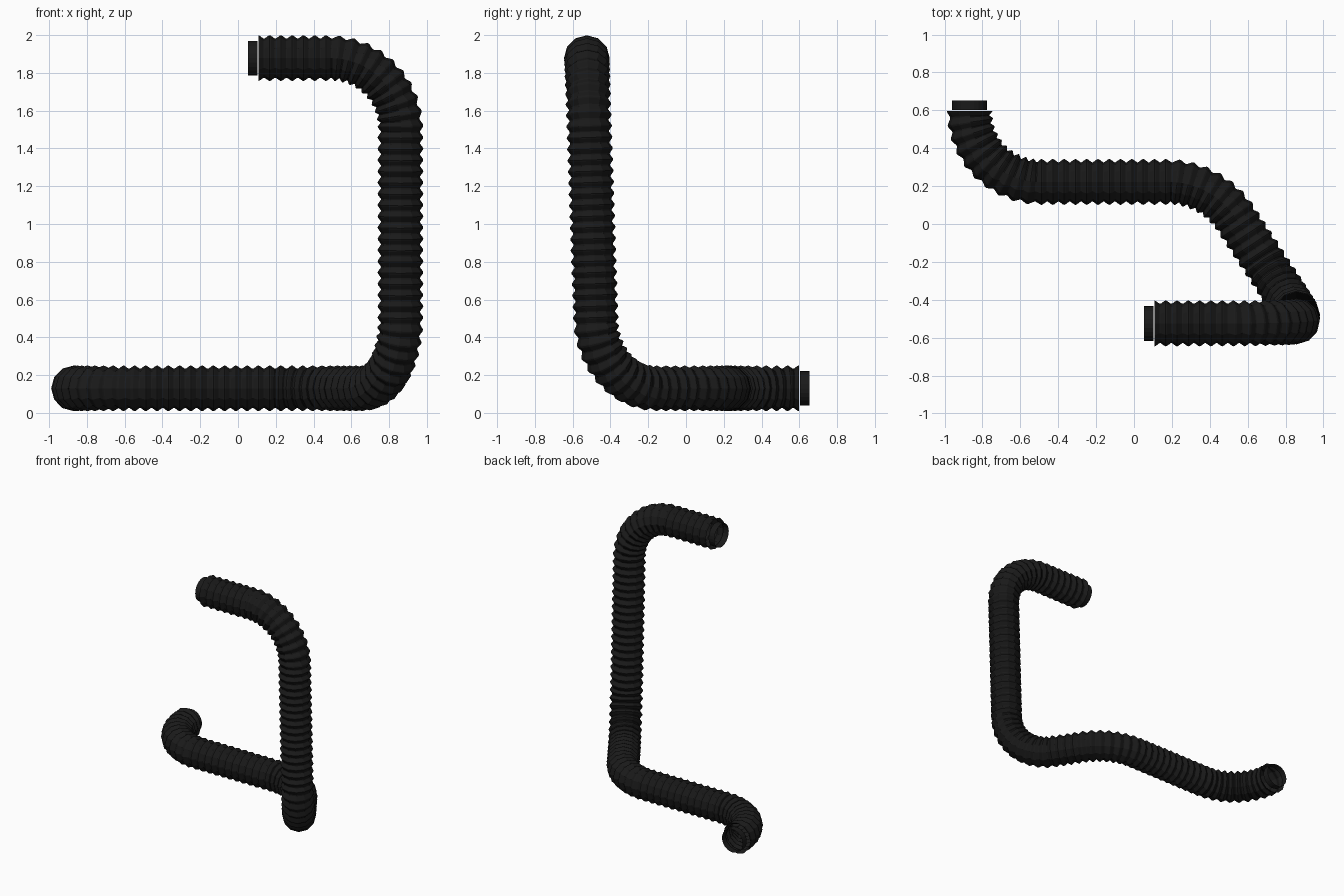
import bpy, bmesh, math
from mathutils import Vector

if "Cube" in bpy.data.objects:
    bpy.data.objects.remove(bpy.data.objects["Cube"])

SIDES = 12
black = bpy.data.materials.new("black_rubber")
black.diffuse_color = (0.01, 0.01, 0.01, 1)
black.use_nodes = True
black.node_tree.nodes["Principled BSDF"].inputs["Base Color"].default_value = black.diffuse_color


def rounded_path(corners, trims, steps=48):
    """Polyline with each inner corner replaced by a circular arc."""
    pts = [corners[0]]
    for a, b, c, t in zip(corners, corners[1:], corners[2:], trims):
        u, v = (a - b).normalized(), (c - b).normalized()
        half = u.angle(v) / 2
        centre = b + (u + v).normalized() * (t / math.cos(half))
        r0, r1 = b + u * t - centre, b + v * t - centre
        sweep = r0.angle(r1)
        for i in range(steps + 1):
            k = i / steps
            pts.append(centre + (r0 * math.sin((1 - k) * sweep)
                                 + r1 * math.sin(k * sweep)) / math.sin(sweep))
    return pts + [corners[-1]]


def sample(pts, s):
    """Position and tangent at distance s along the path."""
    for a, b in zip(pts, pts[1:]):
        d = (b - a).length
        if s <= d and d > 1e-6:
            break
        s -= d
    t = (b - a).normalized()
    return a + t * s, t


def tube(name, rings, sides):
    """Open skin through (centre, tangent, radius) rings without twisting."""
    bm = bmesh.new()
    up, prev, old_t = Vector((0, 0, 1)), None, rings[0][1]
    if abs(old_t.z) > 0.9:
        up = Vector((0, 1, 0))
    for p, t, r in rings:
        up = old_t.rotation_difference(t) @ up
        up = (up - t * up.dot(t)).normalized()
        side, old_t = t.cross(up), t
        ring = [bm.verts.new(p + r * (up * math.cos(a) + side * math.sin(a)))
                for a in (2 * math.pi * i / sides for i in range(sides))]
        if prev:
            for i in range(sides):
                j = (i + 1) % sides
                bm.faces.new((prev[i], prev[j], ring[j], ring[i]))
        prev = ring
    bmesh.ops.recalc_face_normals(bm, faces=bm.faces)
    me = bpy.data.meshes.new(name)
    bm.to_mesh(me)
    bm.free()
    ob = bpy.data.objects.new(name, me)
    bpy.context.collection.objects.link(ob)
    me.materials.append(black)
    return ob


# Corrugated hose: ridges and grooves swept along the bent path
corners = [Vector(c) for c in (
    (0.108, -0.525, 1.878), (0.86, -0.525, 1.878), (0.86, -0.465, 0.13),
    (0.41, 0.222, 0.13), (-0.868, 0.222, 0.13), (-0.868, 0.597, 0.13))]
path = rounded_path(corners, (0.37, 0.36, 0.23, 0.37))
length = sum((b - a).length for a, b in zip(path, path[1:]))
count = round(length / 0.06)
pitch = length / count
rings = []
for i in range(count):
    for f, r in ((0.0, 0.121), (0.1, 0.119), (0.45, 0.104), (0.55, 0.104), (0.9, 0.119)):
        rings.append((*sample(path, (i + f) * pitch), r))
rings.append((*sample(path, length - 1e-5), 0.121))
tube("corrugated_hose", rings, SIDES)

# Plain open cuffs just beyond each end
for name, start, axis in (("upper_cuff", (0.103, -0.525, 1.878), (-1, 0, 0)),
                          ("lower_cuff", (-0.868, 0.603, 0.13), (0, 1, 0))):
    p, t = Vector(start), Vector(axis)
    tube(name, [(p, t, 0.092), (p + t * 0.05, t, 0.092)], 24)
